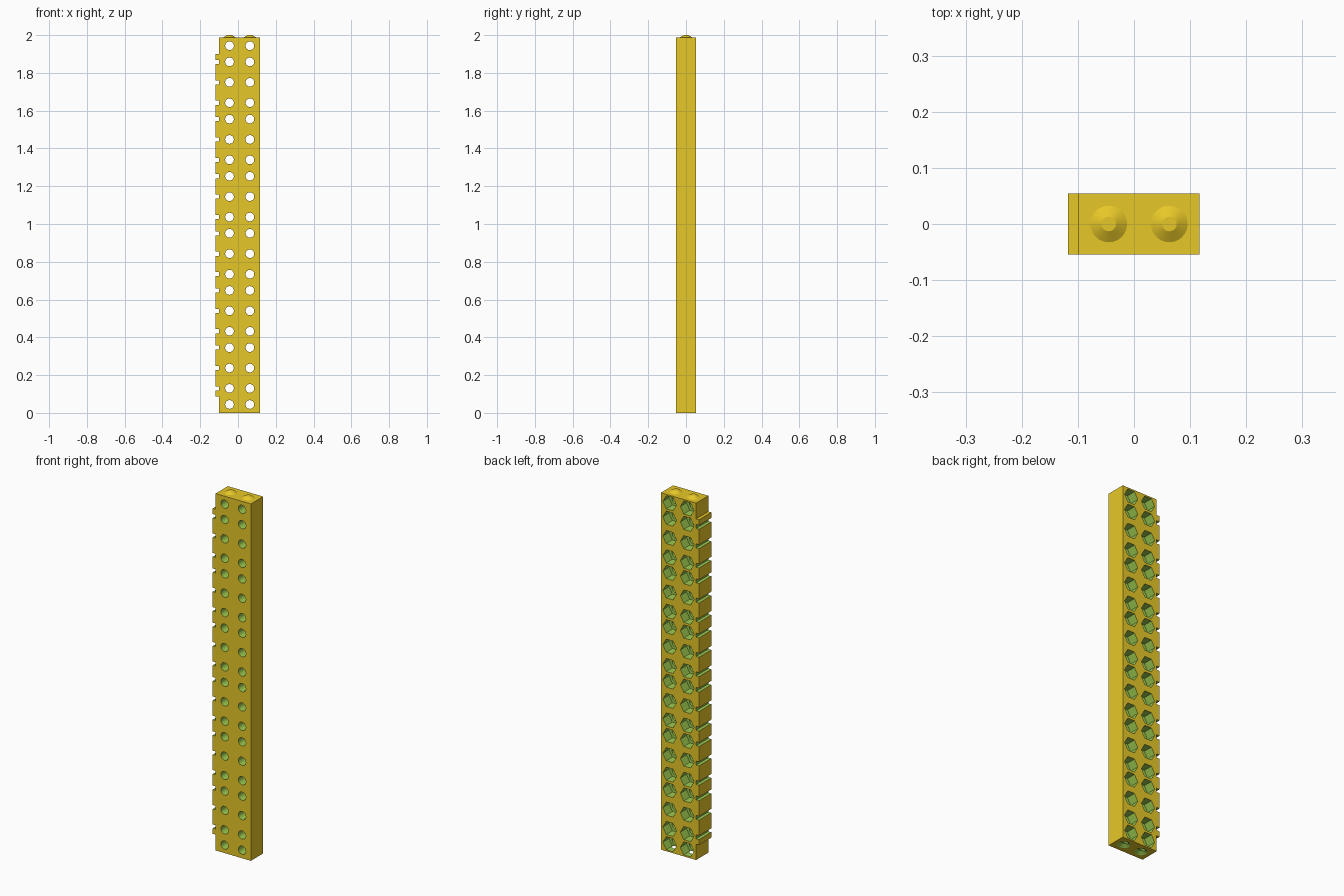
import bpy, bmesh, math
from mathutils import Matrix

if "Cube" in bpy.data.objects:
    bpy.data.objects.remove(bpy.data.objects["Cube"])

# Main dimensions
LEFT, RIGHT, RAIL = -0.10, 0.117, -0.118
HALF, TOP = 0.054, 1.988
RAIL_LO, RAIL_HI, SLOT = 0.088, 1.90, 0.011
COLUMNS = (-0.045, 0.063)
inner_rows = [0.1295 + 0.3025 * k + 0.108 * j for k in range(6) for j in range(3)]
rows = [0.0445] + inner_rows + [TOP - 0.0445]


def material(name, rgb):
    m = bpy.data.materials.new(name)
    m.diffuse_color = (*rgb, 1)
    m.use_nodes = True
    m.node_tree.nodes["Principled BSDF"].inputs["Base Color"].default_value = m.diffuse_color
    return m


yellow = material("yellow plastic", (0.947, 0.680, 0.025))
green = material("green cut face", (0.337, 0.597, 0.082))


def make_object(name, bm):
    bmesh.ops.recalc_face_normals(bm, faces=bm.faces)
    mesh = bpy.data.meshes.new(name)
    bm.to_mesh(mesh)
    bm.free()
    ob = bpy.data.objects.new(name, mesh)
    bpy.context.collection.objects.link(ob)
    return ob


def cones(name, places, sides, r1, r2, depth, along_y=False):
    """Identical cylinders or cones, centred on each place."""
    bm = bmesh.new()
    turn = Matrix.Rotation(math.pi / 2, 4, 'X') if along_y else Matrix()
    if sides == 6:  # put the corners left and right
        turn = turn @ Matrix.Rotation(math.pi / 2, 4, 'Z')
    for p in places:
        bmesh.ops.create_cone(bm, cap_ends=True, segments=sides, radius1=r1, radius2=r2,
                              depth=depth, matrix=Matrix.Translation(p) @ turn)
    return make_object(name, bm)


# Beam: outline with a slotted rail on the left, extruded front to back
outline = [(LEFT, 0), (RIGHT, 0), (RIGHT, TOP), (LEFT, TOP), (LEFT, RAIL_HI), (RAIL, RAIL_HI)]
for z in reversed(inner_rows):
    outline += [(RAIL, z + SLOT), (LEFT, z + SLOT), (LEFT, z - SLOT), (RAIL, z - SLOT)]
outline += [(RAIL, RAIL_LO), (LEFT, RAIL_LO)]
bm = bmesh.new()
face = bm.faces.new([bm.verts.new((x, -HALF, z)) for x, z in outline])
ext = bmesh.ops.extrude_face_region(bm, geom=[face])
bmesh.ops.translate(bm, vec=(0, 2 * HALF, 0),
                    verts=[g for g in ext["geom"] if isinstance(g, bmesh.types.BMVert)])
beam = make_object("beam", bm)

# Cutters: bolt holes, hexagonal nut pockets at the back, sockets underneath
cutters = [
    cones("bolt_hole_cutter", [(x, 0, z) for x in COLUMNS for z in rows],
          24, 0.023, 0.023, 0.2, True),
    cones("nut_pocket_cutter", [(x, 0.05, z) for x in COLUMNS for z in rows],
          6, 0.042, 0.042, 0.1, True),
    cones("socket_cutter", [(x, 0, 0.0035) for x in COLUMNS], 32, 0.042, 0.013, 0.017),
]
bpy.context.view_layer.objects.active = beam
for cutter in cutters:
    cutter.hide_render = True
    mod = beam.modifiers.new(cutter.name, 'BOOLEAN')
    mod.operation, mod.solver, mod.object = 'DIFFERENCE', 'EXACT', cutter
    bpy.ops.object.modifier_apply(modifier=mod.name)
for cutter in cutters:
    bpy.data.objects.remove(cutter)

# Colour: outer skin yellow, every cut surface green
beam.data.materials.clear()
beam.data.materials.append(yellow)
beam.data.materials.append(green)


def is_skin(p):
    c, n = p.center, p.normal
    near = lambda a, b: abs(a - b) < 0.0005
    if abs(n.y) > 0.99:
        return near(abs(c.y), HALF)
    if abs(n.x) > 0.99:
        return (near(c.x, RIGHT) or near(c.x, RAIL)
                or (near(c.x, LEFT) and not RAIL_LO < c.z < RAIL_HI))
    return abs(n.z) > 0.99 and any(near(c.z, z) for z in (0, TOP, RAIL_LO, RAIL_HI))


for p in beam.data.polygons:
    p.material_index = 0 if is_skin(p) else 1

# Locating studs on the top end
studs = cones("locating_studs", [(x, 0, TOP + 0.0055) for x in COLUMNS], 32, 0.0342, 0.013, 0.013)
studs.data.materials.append(yellow)

for ob in (beam, studs):
    bpy.ops.object.select_all(action='DESELECT')
    ob.select_set(True)
    bpy.context.view_layer.objects.active = ob
    bpy.ops.object.shade_smooth_by_angle(angle=math.radians(25))
